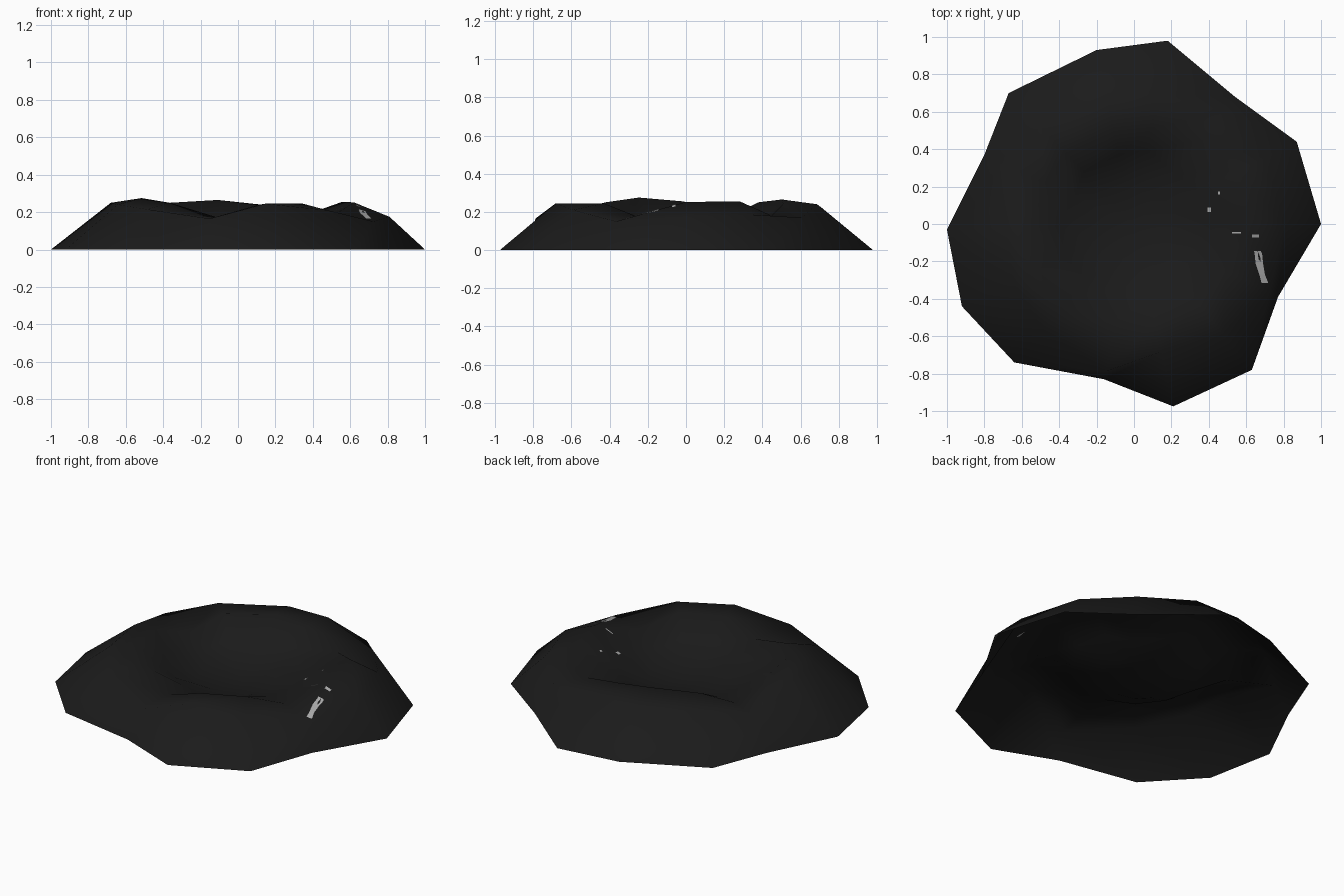
import bpy, bmesh
from mathutils import Vector
from mathutils.bvhtree import BVHTree

if "Cube" in bpy.data.objects:
    bpy.data.objects.remove(bpy.data.objects["Cube"])


def material(name, value):
    m = bpy.data.materials.new(name)
    m.diffuse_color = (value, value, value, 1)
    m.use_nodes = True
    m.node_tree.nodes["Principled BSDF"].inputs["Base Color"].default_value = m.diffuse_color
    return m


def add_object(name, bm, mat):
    mesh = bpy.data.meshes.new(name)
    bm.to_mesh(mesh)
    mesh.materials.append(mat)
    bpy.context.collection.objects.link(bpy.data.objects.new(name, mesh))


black = material("charred black", 0.0108)
grey = material("ash grey", 0.42)

# Irregular ground outline, counter-clockwise from +x
outline = [(1, 0), (.87, .44), (.54, .68), (.18, .98), (-.2, .93), (-.67, .70), (-.80, .37),
           (-1, -.03), (-.92, -.44), (-.64, -.74), (-.16, -.83), (.21, -.975), (.63, -.78), (.77, -.39)]
# Shoulder and crest: fraction of the outline radius, and height
shoulder_f = [.81, .80, .89, .70, .76, .74, .91, .68, .70, .76, .95, .70, .76, .94]
shoulder_z = [.175, .185, .17, .24, .225, .225, .17, .25, .24, .215, .165, .245, .21, .15]
crest_f = [.62, .64, .66, .52, .54, .54, .60, .54, .56, .57, .62, .54, .55, .64]
crest_z = [.252, .255, .18, .24, .265, .25, .165, .255, .275, .25, .168, .24, .245, .172]
# Bowl wall dips where the crest dips
wall_z = [.155 - .35 * (.24 - z) for z in crest_z]

n = len(outline)
rings = [([1] * n, [0] * n),
         (shoulder_f, shoulder_z),
         (crest_f, crest_z),
         ([.40] * n, wall_z),
         ([.23] * n, [.095] * n)]

# Open crater shell made of joined rings
bm = bmesh.new()
loops = [[bm.verts.new((x * f, y * f, z)) for (x, y), f, z in zip(outline, fs, zs)]
         for fs, zs in rings]
for a, b in zip(loops, loops[1:]):
    for i in range(n):
        j = (i + 1) % n
        bm.faces.new((a[i], a[j], b[j], b[i]))
centre = bm.verts.new((.02, 0, .075))
for i in range(n):
    bm.faces.new((loops[-1][i], loops[-1][(i + 1) % n], centre))
for f in bm.faces:
    f.smooth = True
add_object("crater", bm, black)
ground = BVHTree.FromBMesh(bm)
bm.free()

# Ash streak and flecks lying on the slope: (x, y, half width) along y
streaks = [[(.66, -.145, .018), (.665, -.16, .02), (.67, -.21, .02), (.685, -.27, .015), (.70, -.315, .018)],
           [(.65, -.055, .018), (.65, -.073, .018)],
           [(.548, -.042, .024), (.548, -.05, .024)],
           [(.402, .088, .01), (.402, .065, .01)],
           [(.455, .175, .006), (.455, .158, .006)]]


def on_slope(bm, x, y):
    hit = ground.ray_cast(Vector((x, y, 2)), Vector((0, 0, -1)))[0]
    return bm.verts.new((x, y, hit.z + .004))


bm = bmesh.new()
for path in streaks:
    rows = [(on_slope(bm, x - w, y), on_slope(bm, x + w, y)) for x, y, w in path]
    for (a, b), (c, d) in zip(rows, rows[1:]):
        bm.faces.new((c, d, b, a))
add_object("ash_streaks", bm, grey)
bm.free()
